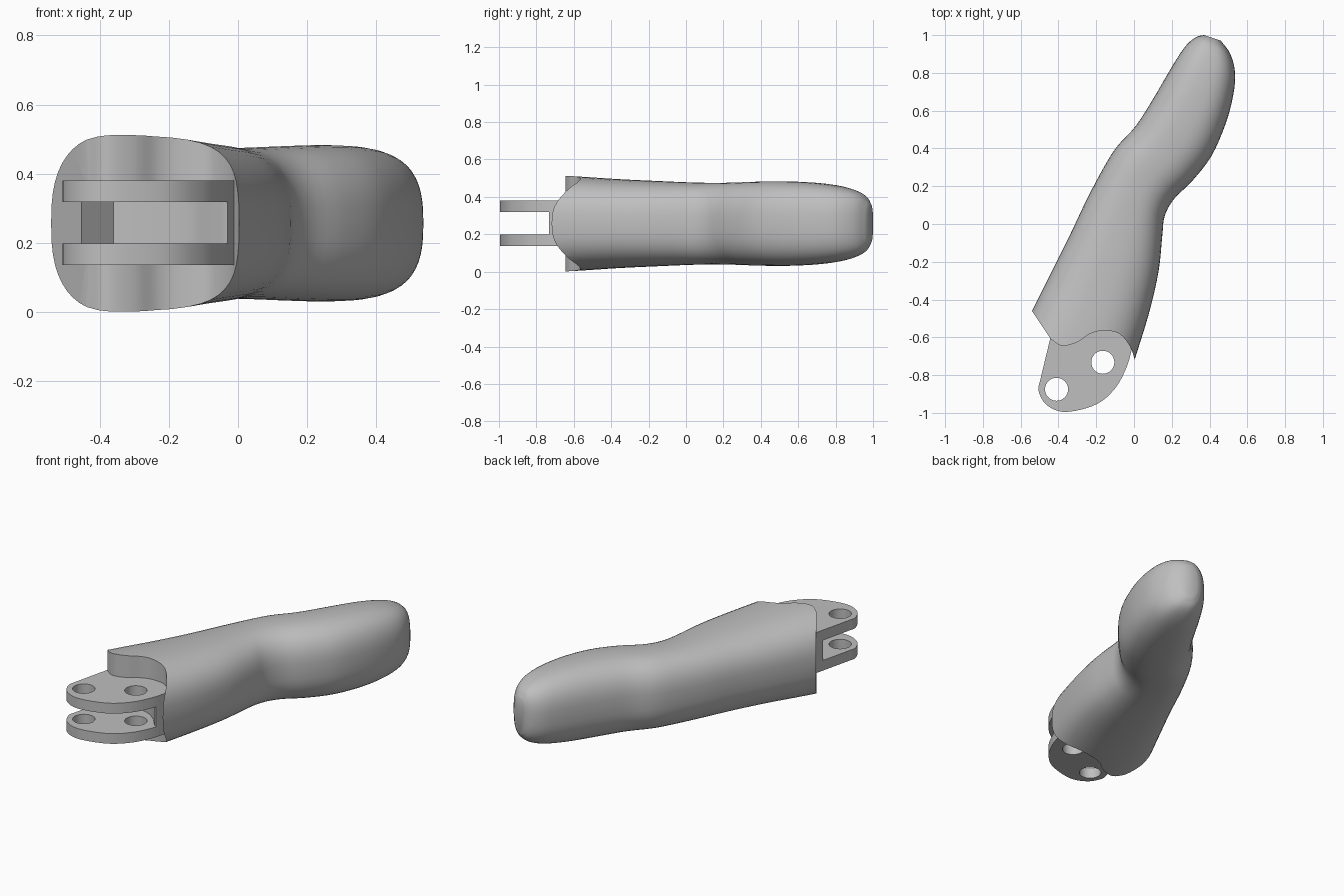
import bpy, bmesh
from math import sin, cos, pi, copysign
from mathutils import Vector

if bpy.data.objects.get("Cube"):
    bpy.data.objects.remove(bpy.data.objects["Cube"])

grey = bpy.data.materials.new("plain grey")
grey.use_nodes = True
COLOUR = (0.52, 0.52, 0.52, 1)
grey.diffuse_color = COLOUR
grey.node_tree.nodes["Principled BSDF"].inputs["Base Color"].default_value = COLOUR
MID = 0.257


def make_object(name, bm):
    bmesh.ops.recalc_face_normals(bm, faces=bm.faces)
    mesh = bpy.data.meshes.new(name)
    bm.to_mesh(mesh)
    bm.free()
    mesh.materials.append(grey)
    obj = bpy.data.objects.new(name, mesh)
    bpy.context.collection.objects.link(obj)
    return obj


def smooth_path(points, steps):
    """Catmull-Rom curve through points of any dimension."""
    pts = [Vector(p) for p in points]
    pts = [2 * pts[0] - pts[1]] + pts + [2 * pts[-1] - pts[-2]]
    out = []
    for a, b, c, d in zip(pts, pts[1:], pts[2:], pts[3:]):
        for i in range(steps):
            t = i / steps
            out.append(0.5 * (2 * b + (c - a) * t + (2 * a - 5 * b + 4 * c - d) * t * t
                              + (3 * b - a - 3 * c + d) * t ** 3))
    return out + [pts[-2]]


def prism(name, outline, z0, z1):
    bm = bmesh.new()
    face = bm.faces.new([bm.verts.new((p[0], p[1], z0)) for p in outline])
    top = bmesh.ops.extrude_face_region(bm, geom=[face])["geom"]
    verts = [v for v in top if isinstance(v, bmesh.types.BMVert)]
    bmesh.ops.translate(bm, verts=verts, vec=(0, 0, z1 - z0))
    return make_object(name, bm)


def combine(target, tool, operation):
    mod = target.modifiers.new(tool.name, "BOOLEAN")
    mod.object, mod.operation, mod.solver = tool, operation, "EXACT"
    bpy.context.view_layer.objects.active = target
    bpy.ops.object.modifier_apply(modifier=mod.name)
    bpy.data.objects.remove(tool)


# Finger body: left edge xy, right edge xy, half height
stations = [Vector(s) for s in (
    (-.66, -.70, -.07, -.96, .265), (-.54, -.46, .00, -.73, .253),
    (-.44, -.26, .08, -.47, .238), (-.34, -.06, .13, -.25, .228),
    (-.25, .13, .15, -.06, .220), (-.16, .30, .162, .04, .218),
    (-.09, .41, .21, .13, .220), (.01, .52, .31, .23, .224),
    (.10, .66, .41, .36, .226), (.17, .78, .485, .53, .221),
    (.23, .88, .525, .68, .207), (.28, .95, .535, .80, .185),
    (.33, .99, .51, .90, .152), (.37, 1.0, .46, .97, .105))]
SIDES = 48
bm = bmesh.new()
rings = []
for s in smooth_path(stations, 4):
    left, right = Vector((s[0], s[1], MID)), Vector((s[2], s[3], MID))
    centre, half = (left + right) / 2, (right - left) / 2
    ring = []
    for i in range(SIDES):
        a = 2 * pi * i / SIDES
        u, w = (copysign(abs(f) ** (2 / 2.6), f) for f in (cos(a), sin(a)))
        ring.append(bm.verts.new(centre + half * u + Vector((0, 0, s[4] * w))))
    rings.append(ring)
for a, b in zip(rings, rings[1:]):
    for i in range(SIDES):
        j = (i + 1) % SIDES
        bm.faces.new((a[i], a[j], b[j], b[i]))
bm.faces.new(rings[0])
bm.faces.new(rings[-1])
body = make_object("finger_segment", bm)

# Wavy front end
wave = smooth_path([(-.44, -.61), (-.38, -.645), (-.30, -.625), (-.23, -.58), (-.16, -.565),
                    (-.08, -.58), (-.02, -.65), (.01, -.74)], 6)
front = [(-.9, -1.2), (-.9, .06), (-.54, -.46)] + [tuple(p) for p in wave] + [(.1, -1.2)]
combine(body, prism("front_cutter", front, -.2, .8), "DIFFERENCE")

# Hinge block with rounded front
nose = smooth_path([(-.495, -.82), (-.505, -.885), (-.46, -.96), (-.36, -.995), (-.20, -.955),
                    (-.10, -.87), (-.04, -.76), (-.01, -.66)], 6)
hinge = [(-.43, -.55)] + [tuple(p) for p in nose] + [(-.04, -.52), (-.2, -.45)]
combine(body, prism("hinge_block", hinge, .137, .38), "UNION")

# Slot between the two hinge plates
slot = [(-.7, -1.2), (-.7, -.72), (-.50, -.70), (-.36, -.55), (-.15, -.62), (-.10, -.66),
        (-.05, -.72), (.0, -.75), (.2, -.75), (.2, -1.2)]
combine(body, prism("slot_cutter", slot, .198, .318), "DIFFERENCE")

# Pin holes
for x, y in ((-.41, -.875), (-.165, -.732)):
    circle = [(x + .061 * cos(pi * i / 16), y + .061 * sin(pi * i / 16)) for i in range(32)]
    combine(body, prism("pin_cutter", circle, .05, .45), "DIFFERENCE")

# Smooth shading with sharp cut edges
bpy.ops.object.select_all(action="DESELECT")
body.select_set(True)
bpy.context.view_layer.objects.active = body
bpy.ops.object.shade_smooth_by_angle(angle=0.6)
